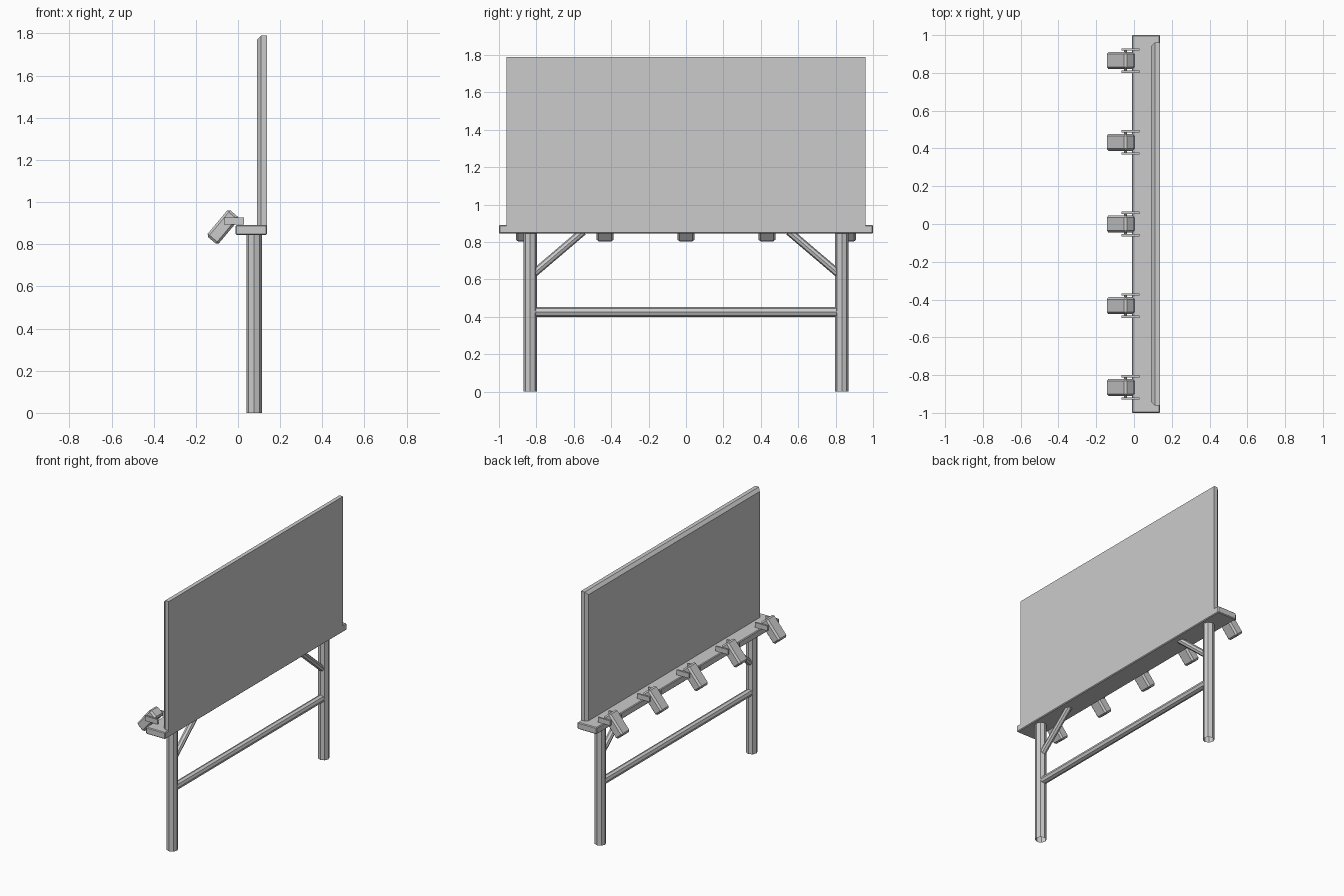
import bpy, bmesh, math
from mathutils import Vector

if "Cube" in bpy.data.objects:
    bpy.data.objects.remove(bpy.data.objects["Cube"])


def box(name, center, size, bevel=0.0, tilt=0.0):
    bm = bmesh.new()
    bmesh.ops.create_cube(bm, size=1)
    bmesh.ops.scale(bm, vec=size, verts=bm.verts)
    if bevel:
        bmesh.ops.bevel(bm, geom=bm.edges[:], offset=bevel, segments=1,
                        affect='EDGES', profile=0.5)
    mesh = bpy.data.meshes.new(name)
    bm.to_mesh(mesh)
    bm.free()
    ob = bpy.data.objects.new(name, mesh)
    ob.location = center
    ob.rotation_euler = (0, tilt, 0)
    bpy.context.collection.objects.link(ob)
    return ob


def tube(name, a, b, radius, sides=8):
    """Open-ended pipe running from a to b."""
    a, b = Vector(a), Vector(b)
    bpy.ops.mesh.primitive_cylinder_add(vertices=sides, radius=radius,
                                        depth=(b - a).length,
                                        end_fill_type='NOTHING',
                                        location=(a + b) / 2)
    ob = bpy.context.object
    ob.name = name
    ob.rotation_euler = (b - a).to_track_quat('Z', 'Y').to_euler()
    return ob


# Platform shelf
box("platform", (0.0635, 0, 0.868), (0.149, 2.0, 0.047), 0.005)

# Sign panel with chamfered border on the lit side
bm = bmesh.new()
rings = []
for x, half, top in ((0.138, 0.96, 1.79), (0.11, 0.96, 1.79), (0.091, 0.942, 1.77)):
    rings.append([bm.verts.new((x, y, z)) for y, z in
                  ((-half, 0.852), (half, 0.852), (half, top), (-half, top))])
bm.faces.new(rings[0])
bm.faces.new(rings[-1][::-1])
for r, s in zip(rings, rings[1:]):
    for i in range(4):
        j = (i + 1) % 4
        bm.faces.new((r[i], s[i], s[j], r[j]))
bmesh.ops.recalc_face_normals(bm, faces=bm.faces)
mesh = bpy.data.meshes.new("sign_panel")
bm.to_mesh(mesh)
bm.free()
bpy.context.collection.objects.link(bpy.data.objects.new("sign_panel", mesh))

# Legs, diagonal braces and crossbar
LEG_X = 0.077
for side, label in ((-1, "left"), (1, "right")):
    tube(f"leg_{label}", (LEG_X, side * 0.833, 0), (LEG_X, side * 0.833, 0.848), 0.037)
    tube(f"brace_{label}", (LEG_X, side * 0.82, 0.626), (LEG_X, side * 0.55, 0.856), 0.021)
tube("crossbar", (LEG_X, -0.81, 0.425), (LEG_X, 0.81, 0.425), 0.026)

# Floodlights, each held between two bracket arms
for n in range(5):
    y = (n - 2) * 0.4325
    box(f"lamp_head_{n}", (-0.071, y, 0.882), (0.07, 0.09, 0.165), 0.011,
        tilt=math.radians(40))
    for side in (-1, 1):
        box(f"lamp_arm_{n}", (-0.019, y + side * 0.059, 0.911), (0.096, 0.012, 0.034))
    tube(f"lamp_pivot_{n}", (-0.045, y - 0.056, 0.911), (-0.045, y + 0.056, 0.911), 0.008)
